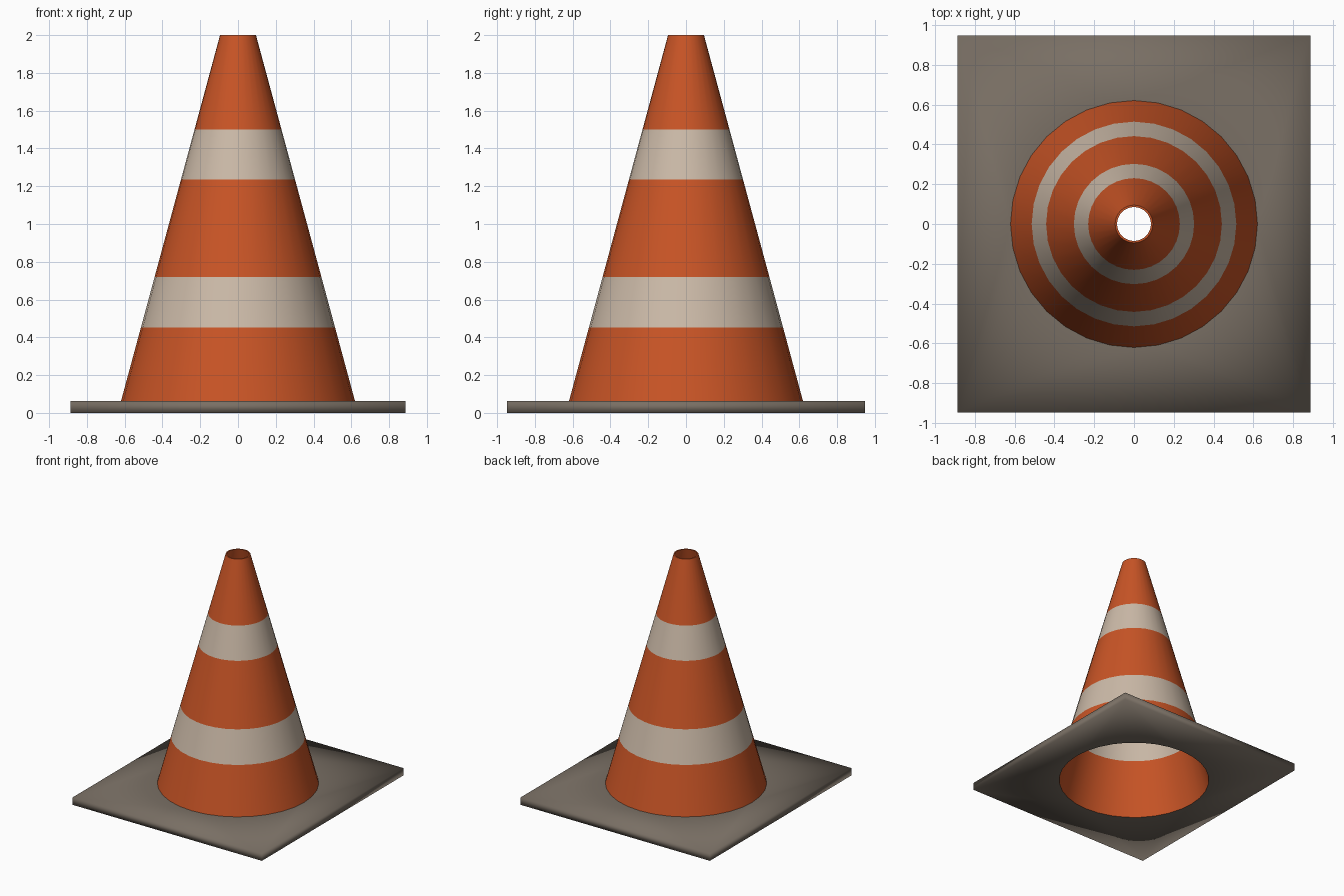
import bpy, bmesh, math

if "Cube" in bpy.data.objects:
    bpy.data.objects.remove(bpy.data.objects["Cube"])

SEG = 32


def material(name, rgb):
    m = bpy.data.materials.new(name)
    m.diffuse_color = (*rgb, 1)
    m.use_nodes = True
    m.node_tree.nodes["Principled BSDF"].inputs["Base Color"].default_value = m.diffuse_color
    return m


orange = material("orange plastic", (0.58, 0.089, 0.019))
white = material("dusty white stripe", (0.60, 0.49, 0.39))
grey = material("dark grey rubber", (0.19, 0.158, 0.127))


def finish(bm, name, mats, angle):
    bmesh.ops.recalc_face_normals(bm, faces=bm.faces)
    for f in bm.faces:
        f.smooth = True
    me = bpy.data.meshes.new(name)
    bm.to_mesh(me)
    bm.free()
    for m in mats:
        me.materials.append(m)
    if angle:
        me.set_sharp_from_angle(angle=math.radians(angle))
    ob = bpy.data.objects.new(name, me)
    bpy.context.collection.objects.link(ob)


def ring(bm, r, z):
    return [bm.verts.new((r * math.cos(math.tau * i / SEG),
                          r * math.sin(math.tau * i / SEG), z)) for i in range(SEG)]


def bridge(bm, a, b):
    n = len(a)
    return [bm.faces.new((a[i], a[(i + 1) % n], b[(i + 1) % n], b[i])) for i in range(n)]


# Hollow cone: outer wall up, rim, inner wall down, cut at the stripe heights
cuts = [0.452, 0.72, 1.235, 1.5]
outer = [(0.62 - 0.525 * (z - 0.06) / 1.94, z) for z in [0.06] + cuts + [2.0]]
inner = [(0.60 - 0.515 * z / 2, z) for z in [2.0] + cuts[::-1] + [0.0]]
bm = bmesh.new()
rings = [ring(bm, r, z) for r, z in outer + inner]
for a, b in zip(rings, rings[1:]):
    mid = (a[0].co.z + b[0].co.z) / 2
    striped = cuts[0] < mid < cuts[1] or cuts[2] < mid < cuts[3]
    for f in bridge(bm, a, b):
        f.material_index = int(striped)
finish(bm, "cone", [orange, white], 40)

# Base plate: rectangle with a round opening, softly shaded over its edges
bm = bmesh.new()
corners = {}
for z, r in ((0.0, 0.60), (0.062, 0.62)):
    circle = ring(bm, r, z)
    box = [bm.verts.new((0.887 * sx, 0.947 * sy, z))
           for sx, sy in ((1, 1), (-1, 1), (-1, -1), (1, -1))]
    q = SEG // 4
    for k in range(4):
        for i in range(k * q, (k + 1) * q):
            bm.faces.new((circle[i], box[k], circle[(i + 1) % SEG]))
        bm.faces.new((circle[(k + 1) * q % SEG], box[k], box[(k + 1) % 4]))
    corners[z] = box
bridge(bm, corners[0.0], corners[0.062])
finish(bm, "base_plate", [grey], None)
